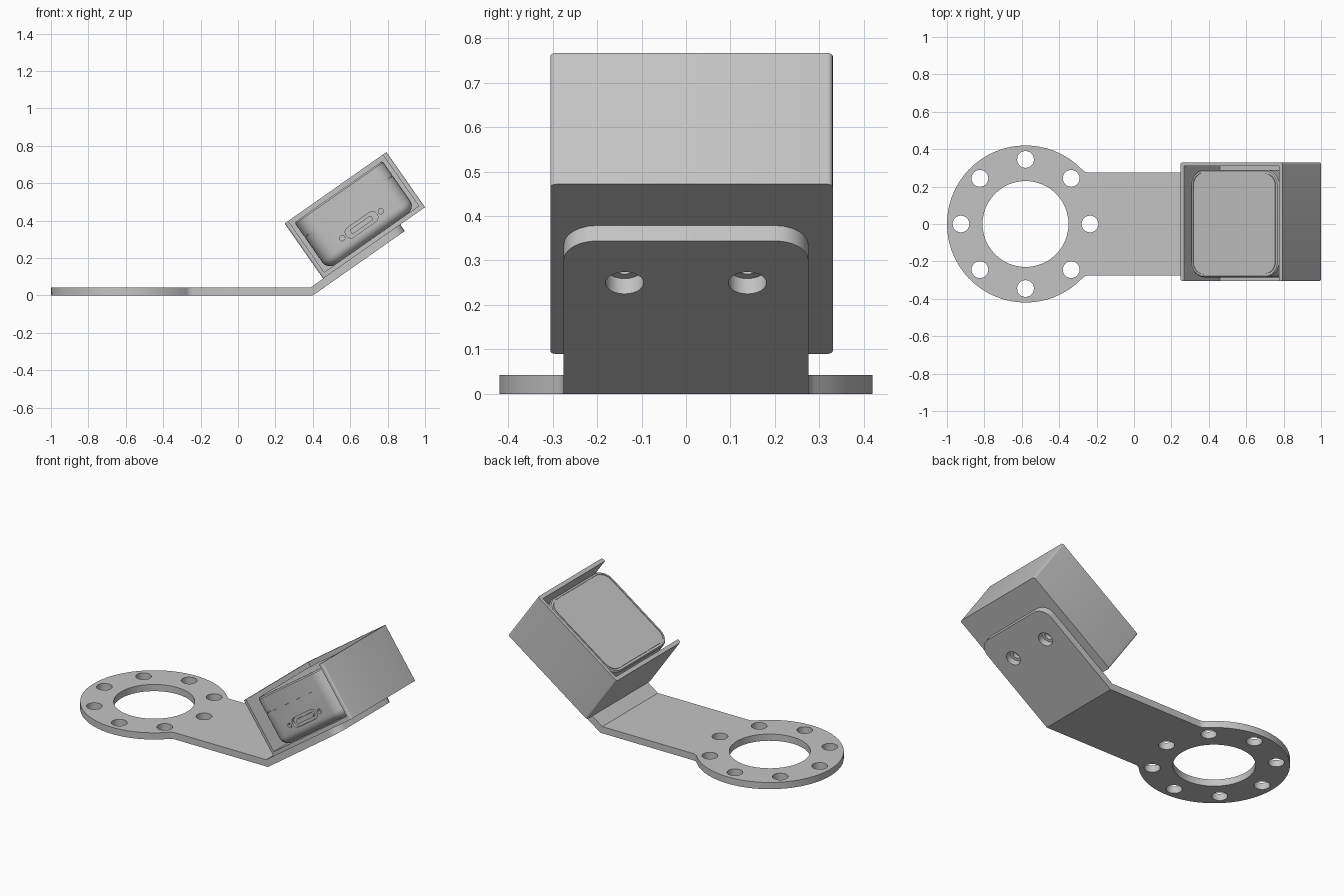
import bpy, bmesh
from math import sin, cos, pi, radians, atan2, sqrt
from mathutils import Matrix

cube = bpy.data.objects.get("Cube")
if cube:
    bpy.data.objects.remove(cube)

GREY = (0.55, 0.55, 0.55, 1)
grey = bpy.data.materials.new("plain_grey")
grey.use_nodes = True
grey.diffuse_color = GREY
grey.node_tree.nodes["Principled BSDF"].inputs["Base Color"].default_value = GREY


# Outline helpers
def arc(cx, cy, r, a0, a1, n):
    return [(cx + r * cos(a0 + (a1 - a0) * i / n), cy + r * sin(a0 + (a1 - a0) * i / n))
            for i in range(n + 1)]


def circle(cx, cy, r, n=24):
    return arc(cx, cy, r, 0, 2 * pi, n)[:-1]


def rounded_rect(x0, x1, y0, y1, r, n=6):
    corners = [(x1 - r, y1 - r), (x0 + r, y1 - r), (x0 + r, y0 + r), (x1 - r, y0 + r)]
    return [p for k, (x, y) in enumerate(corners)
            for p in arc(x, y, r, k * pi / 2, (k + 1) * pi / 2, n)]


# Object helpers
def finish(name, mesh, matrix):
    mesh.transform(matrix)
    mesh.materials.clear()
    mesh.materials.append(grey)
    obj = bpy.data.objects.new(name, mesh)
    bpy.context.collection.objects.link(obj)
    return obj


def smooth(obj):
    bpy.ops.object.select_all(action='DESELECT')
    obj.select_set(True)
    bpy.context.view_layer.objects.active = obj
    bpy.ops.object.shade_smooth_by_angle(angle=radians(30))


def slab(name, outlines, z0, z1, matrix=Matrix()):
    """Flat plate: first outline is the border, the others are holes."""
    curve = bpy.data.curves.new(name, 'CURVE')
    curve.dimensions, curve.fill_mode = '2D', 'BOTH'
    curve.extrude = (z1 - z0) / 2
    for pts in outlines:
        s = curve.splines.new('POLY')
        s.points.add(len(pts) - 1)
        for p, (x, y) in zip(s.points, pts):
            p.co = (x, y, 0, 1)
        s.use_cyclic_u = True
    temp = bpy.data.objects.new("temp", curve)
    bpy.context.collection.objects.link(temp)
    deps = bpy.context.evaluated_depsgraph_get()
    mesh = bpy.data.meshes.new_from_object(temp.evaluated_get(deps))
    bpy.data.objects.remove(temp)
    bm = bmesh.new()
    bm.from_mesh(mesh)
    bmesh.ops.remove_doubles(bm, verts=bm.verts, dist=0.0001)
    bmesh.ops.recalc_face_normals(bm, faces=bm.faces)
    bm.to_mesh(mesh)
    bm.free()
    mesh.name = name
    obj = finish(name, mesh, matrix @ Matrix.Translation((0, 0, (z0 + z1) / 2)))
    smooth(obj)
    return obj


T = 0.042                       # plate thickness
HALF = 0.275                    # half width of the arm
BEND = 0.40                     # x of the bend
RING_X, RING_R, FILLET = -0.58, 0.42, 0.05
tilt = Matrix.Translation((BEND, 0, 0)) @ Matrix.Rotation(radians(-35), 4, 'Y')

# Flat mounting ring with neck, filleted where they meet
fy = HALF + FILLET
fx = RING_X + sqrt((RING_R + FILLET) ** 2 - fy ** 2)
a = atan2(fy, fx - RING_X)
upper_fillet = arc(fx, fy, FILLET, a + pi, 1.5 * pi, 6)
outline = arc(RING_X, 0, RING_R, 2 * pi - a, a, 44)[::-1]
outline += [(x, -y) for x, y in upper_fillet[1:]]
outline += [(BEND, -HALF), (BEND, HALF)] + upper_fillet[::-1][:-1]
holes = [circle(RING_X + 0.345 * cos(k * pi / 4), 0.345 * sin(k * pi / 4), 0.045)
         for k in range(8)]
slab("mounting_ring", [outline, circle(RING_X, 0, 0.23, 48)] + holes, 0, T)

# Tilted arm with rounded end and two screw holes
END, R, SCREW_U, SCREW_Y = 0.60, 0.075, 0.435, 0.138
arm = [(0, -HALF)] + arc(END - R, -HALF + R, R, -pi / 2, 0, 6)
arm += arc(END - R, HALF - R, R, 0, pi / 2, 6) + [(0, HALF)]
slab("tilted_arm", [arm] + [circle(SCREW_U, s * SCREW_Y, 0.043) for s in (-1, 1)],
     0, T, tilt)

# Case: floor and three walls, open at the top and the front
U0, U1, Y0, Y1, WALL, FLOOR = 0.097, 0.762, -0.305, 0.33, 0.024, 0.067
slab("case_floor", [rounded_rect(U0, U1, Y0, Y1, 0.012, 4)]
     + [circle(SCREW_U, s * SCREW_Y, 0.025) for s in (-1, 1)], T, FLOOR, tilt)
c = 0.012
walls = arc(U1 - c, Y1 - c, c, 0, pi / 2, 4) + arc(U0 + c, Y1 - c, c, pi / 2, pi, 4)
walls += arc(U0 + c, Y0 + c, c, pi, 1.5 * pi, 4)
walls += [(U0 + WALL, Y0), (U0 + WALL, Y1 - 0.02), (U1 - WALL, Y1 - 0.02), (U1 - WALL, Y0)]
walls += arc(U1 - c, Y0 + c, c, -pi / 2, 0, 4)
slab("case_walls", [walls], FLOOR, 0.402, tilt)

# Device body: stacked rounded squares with soft base, side seam and lid groove
BASE, TOP, SEAM, SOFT = FLOOR, 0.376, 0.277, 0.05
levels = [(SOFT * (1 - sin(t * pi / 12)), BASE + SOFT * (1 - cos(t * pi / 12)))
          for t in range(7)]
levels += [(0, SEAM), (0.006, SEAM), (0.006, SEAM + 0.005), (0, SEAM + 0.005),
           (0, TOP - 0.008), (0.006, TOP), (0.016, TOP), (0.016, TOP - 0.005),
           (0.021, TOP - 0.005), (0.021, TOP)]
bm = bmesh.new()
previous = None
for inset, z in levels:
    pts = rounded_rect(0.143 + inset, 0.717 - inset, -0.285 + inset, 0.29 - inset,
                       0.085 - inset)
    ring = [bm.verts.new((x, y, z)) for x, y in pts]
    if previous:
        for i in range(len(ring)):
            j = (i + 1) % len(ring)
            bm.faces.new((previous[i], previous[j], ring[j], ring[i]))
    else:
        bm.faces.new(ring[::-1])
    previous = ring
bm.faces.new(previous)
bmesh.ops.recalc_face_normals(bm, faces=bm.faces)
mesh = bpy.data.meshes.new("device_body")
bm.to_mesh(mesh)
bm.free()
device = finish("device_body", mesh, tilt)

# Connector recess and its two screw sockets in the device front
front = tilt @ Matrix.Rotation(pi / 2, 4, 'X')
PU, PN = 0.43, 0.16
sockets = [rounded_rect(PU - 0.1, PU + 0.1, PN - 0.03, PN + 0.03, 0.029)]
sockets += [circle(PU + s * 0.126, PN, 0.014, 16) for s in (-1, 1)]
cutters = []
for pts in sockets:
    cutter = slab("socket_cutter", [pts], 0.268, 0.32, front)
    cutter.hide_render = True
    mod = device.modifiers.new("socket", 'BOOLEAN')
    mod.operation, mod.solver, mod.object = 'DIFFERENCE', 'EXACT', cutter
    cutters.append(cutter)
bpy.context.view_layer.update()
deps = bpy.context.evaluated_depsgraph_get()
cut_mesh = bpy.data.meshes.new_from_object(device.evaluated_get(deps))
device.modifiers.clear()
device.data = cut_mesh
for cutter in cutters:
    bpy.data.objects.remove(cutter)
smooth(device)

# Connector tongue inside the recess
slab("connector_tongue", [rounded_rect(PU - 0.07, PU + 0.07, PN - 0.014, PN + 0.014, 0.012)],
     0.266, 0.282, front)
